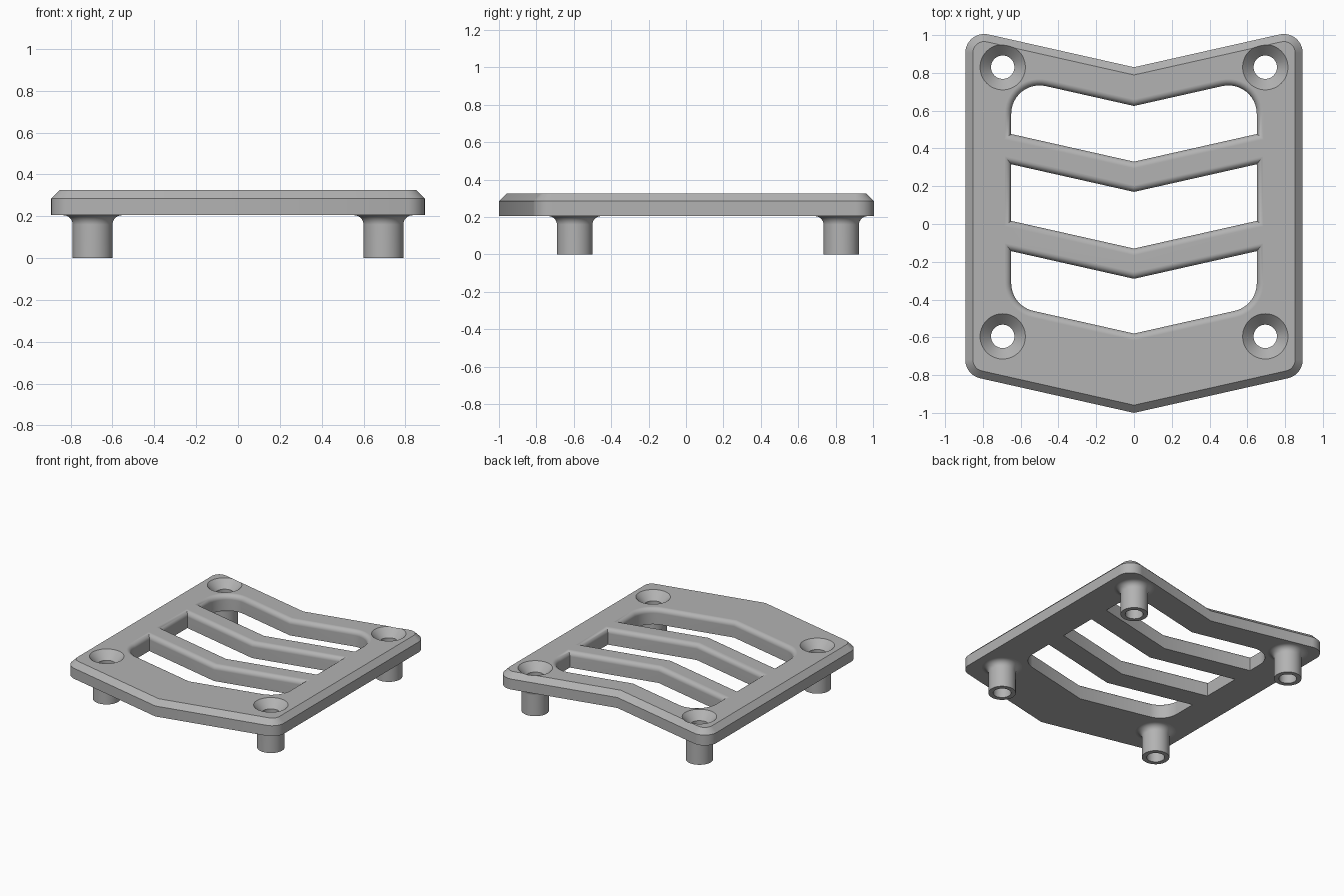
import bpy, bmesh, math
from mathutils import Vector

default = bpy.data.objects.get("Cube")
if default:
    bpy.data.objects.remove(default, do_unlink=True)

BOTTOM, TOP = 0.205, 0.325
SLOPE = 0.225
HOLE_R = 0.062
POSTS = [(x, y) for x in (-0.695, 0.695) for y in (-0.595, 0.83)]

grey = bpy.data.materials.new("mid_grey")
grey.use_nodes = True
colour = (0.45, 0.45, 0.45, 1)
grey.diffuse_color = colour
grey.node_tree.nodes["Principled BSDF"].inputs["Base Color"].default_value = colour


def chevron(half, low, high, r_low, r_high, grow):
    """Chevron outline, offset outwards by grow, with rounded side corners."""
    rise = SLOPE * half
    corners = [(half, low + rise, r_low), (half, high + rise, r_high), (0, high, 0),
               (-half, high + rise, r_high), (-half, low + rise, r_low), (0, low, 0)]
    pts = [Vector(c[:2]) for c in corners]
    out = []
    for i, p in enumerate(pts):
        a = (p - pts[i - 1]).normalized()
        b = (pts[(i + 1) % len(pts)] - p).normalized()
        n1, n2 = Vector((a.y, -a.x)), Vector((b.y, -b.x))
        mitre = (n1 + n2) / (1 + n1.dot(n2))
        r = corners[i][2]
        if r == 0:
            out.append(p + mitre * grow)
            continue
        start = math.atan2(n1.y, n1.x)
        sweep = (math.atan2(n2.y, n2.x) - start) % math.tau
        for k in range(13):
            t = start + sweep * k / 12
            out.append(p - mitre * r + Vector((math.cos(t), math.sin(t))) * (r + grow))
    return out


def circle(centre, r, n=48):
    return [Vector((centre[0] + r * math.cos(math.tau * k / n),
                    centre[1] + r * math.sin(math.tau * k / n))) for k in range(n)]


def loft(name, rings, caps=True):
    """Skin a stack of (outline, z) rings."""
    bm = bmesh.new()
    loops = [[bm.verts.new((p.x, p.y, z)) for p in outline] for outline, z in rings]
    for lo, hi in zip(loops, loops[1:]):
        for i in range(len(lo)):
            j = (i + 1) % len(lo)
            bm.faces.new((lo[i], lo[j], hi[j], hi[i]))
    if caps:
        bm.faces.new(loops[0][::-1])
        bm.faces.new(loops[-1])
        bmesh.ops.recalc_face_normals(bm, faces=bm.faces)
    mesh = bpy.data.meshes.new(name)
    bm.to_mesh(mesh)
    bm.free()
    mesh.materials.append(grey)
    obj = bpy.data.objects.new(name, mesh)
    bpy.context.collection.objects.link(obj)
    return obj


def smooth(obj):
    bpy.ops.object.select_all(action='DESELECT')
    obj.select_set(True)
    bpy.context.view_layer.objects.active = obj
    bpy.ops.object.shade_smooth_by_angle(angle=math.radians(30))
    mod = obj.modifiers.new("weighted_normals", 'WEIGHTED_NORMAL')
    mod.keep_sharp = True


# Plate with a chamfered top rim
plate = loft("plate", [(chevron(0.893, -1, 0.83, 0.1, 0.1, grow), z)
                       for grow, z in ((0, BOTTOM), (0, TOP - 0.04), (-0.04, TOP))])

# Window cutters, flared at the top so the bars get rounded upper edges
cutters = []
R = 0.035
for low, high, r_low, r_high in ((0.33, 0.625, 0, 0.15), (-0.13, 0.17, 0, 0),
                                 (-0.58, -0.29, 0.15, 0)):
    steps = [(0, BOTTOM - 0.05)]
    for k in range(7):
        t = math.pi / 2 * k / 6
        steps.append((R - R * math.cos(t), TOP - R + R * math.sin(t)))
    steps.append((R, TOP + 0.05))
    cutters.append(loft("window_cutter", [(chevron(0.65, low, high, r_low, r_high, g), z)
                                          for g, z in steps]))

# Countersunk screw hole cutters
for c in POSTS:
    cutters.append(loft("hole_cutter", [(circle(c, r), z) for r, z in (
        (HOLE_R, BOTTOM - 0.05), (HOLE_R, TOP - 0.06), (0.12, TOP), (0.12, TOP + 0.05))]))

for cutter in cutters:
    cutter.hide_render = True
    mod = plate.modifiers.new("cut", 'BOOLEAN')
    mod.operation, mod.solver, mod.object = 'DIFFERENCE', 'EXACT', cutter

# Bake the cuts and drop the cutters
bpy.context.view_layer.update()
graph = bpy.context.evaluated_depsgraph_get()
baked = bpy.data.meshes.new_from_object(plate.evaluated_get(graph))
plate.modifiers.clear()
plate.data = baked
for cutter in cutters:
    bpy.data.objects.remove(cutter, do_unlink=True)
smooth(plate)

# Hollow posts, flaring into the underside of the plate
F = 0.045
profile = [(HOLE_R, BOTTOM), (HOLE_R, 0), (0.095, 0), (0.095, BOTTOM - F)]
for k in range(1, 8):
    t = math.pi / 2 * k / 7
    profile.append((0.095 + F - F * math.cos(t), BOTTOM - F + F * math.sin(t)))
for c in POSTS:
    side = "left" if c[0] > 0 else "right"
    end = "back" if c[1] > 0 else "front"
    post = loft(f"{end}_{side}_post", [(circle(c, r), z) for r, z in profile], caps=False)
    # Profile runs inside, down, then up the outside
    smooth(post)
